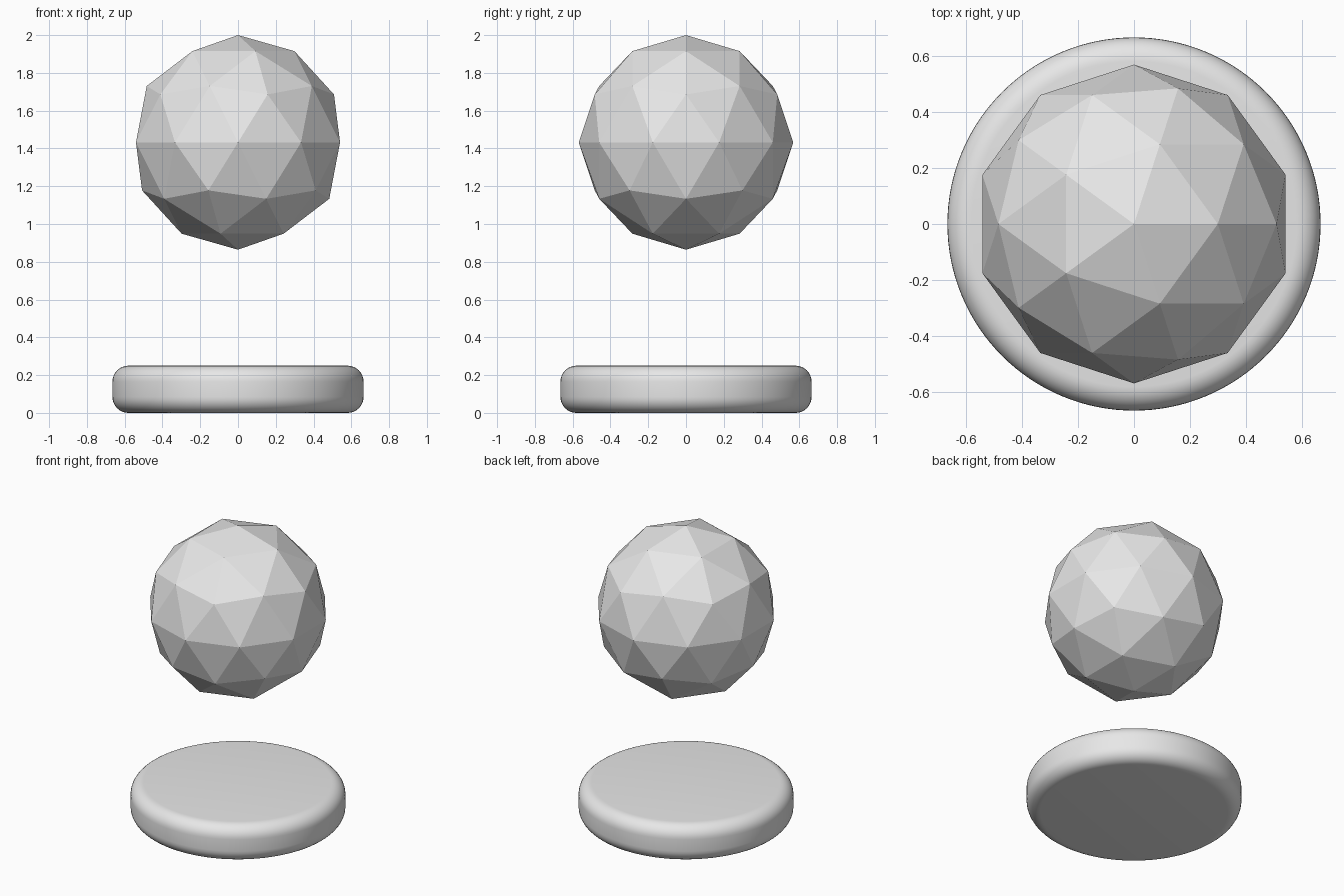
import bpy
import bmesh
import math
from mathutils import Matrix

cube = bpy.data.objects.get("Cube")
if cube:
    bpy.data.objects.remove(cube, do_unlink=True)

# Single light grey material
grey = bpy.data.materials.new("light_grey")
grey.use_nodes = True
colour = (0.8, 0.8, 0.8, 1.0)
grey.diffuse_color = colour
for node in grey.node_tree.nodes:
    if node.type == "BSDF_PRINCIPLED":
        node.inputs["Base Color"].default_value = colour


def add_part(name, bm):
    mesh = bpy.data.meshes.new(name)
    bm.to_mesh(mesh)
    bm.free()
    mesh.materials.append(grey)
    obj = bpy.data.objects.new(name, mesh)
    bpy.context.collection.objects.link(obj)
    return obj


# Round base: a disc with rounded rims
BASE_RADIUS, BASE_HEIGHT, RIM = 0.665, 0.25, 0.085
bm = bmesh.new()
bmesh.ops.create_cone(bm, cap_ends=True, segments=128,
                      radius1=BASE_RADIUS, radius2=BASE_RADIUS, depth=BASE_HEIGHT,
                      matrix=Matrix.Translation((0, 0, BASE_HEIGHT / 2)))
rims = [e for e in bm.edges if e.calc_face_angle(0) > math.radians(60)]
bmesh.ops.bevel(bm, geom=rims, offset=RIM, offset_type="OFFSET",
                segments=8, profile=0.5, affect="EDGES")
base = add_part("base_disc", bm)
bpy.ops.object.select_all(action="DESELECT")
base.select_set(True)
bpy.context.view_layer.objects.active = base
bpy.ops.object.shade_smooth_by_angle(angle=math.radians(30))

# Faceted ball floating above the base
BALL_RADIUS = 0.568
bm = bmesh.new()
bmesh.ops.create_icosphere(bm, subdivisions=2, radius=BALL_RADIUS,
                           matrix=Matrix.Translation((0, 0, 2 - BALL_RADIUS)))
add_part("faceted_ball", bm)
